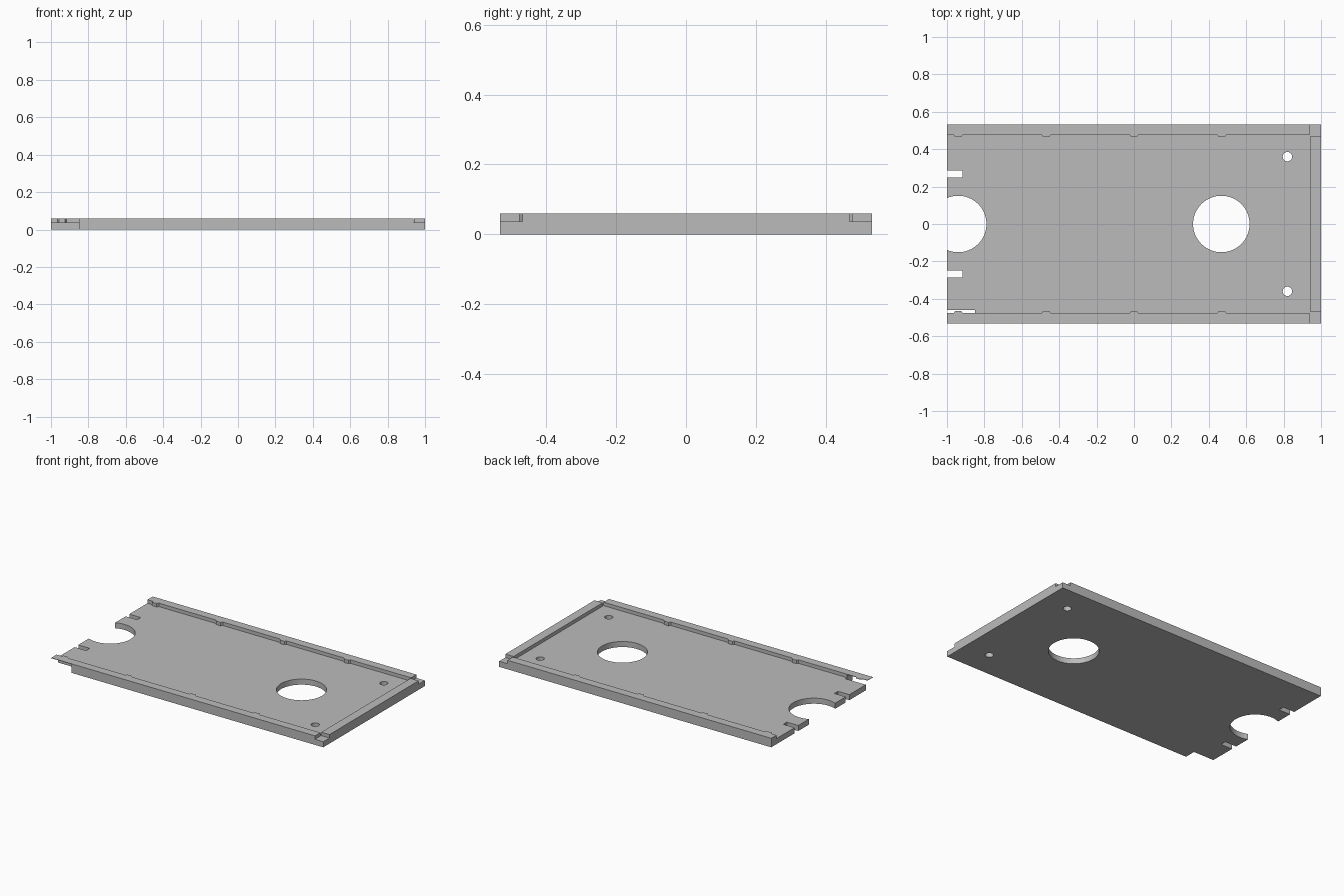
import bpy
import bmesh
from math import cos, sin, tau

cube = bpy.data.objects.get("Cube")
if cube:
    bpy.data.objects.remove(cube, do_unlink=True)

HALF_W, TOP, FLOOR = 0.533, 0.06, 0.037
RAIL_IN, TAB_IN = 0.477, 0.465
END_IN = 0.94

grey = bpy.data.materials.new("plain grey")
grey.use_nodes = True
GREY = (0.5, 0.5, 0.5, 1)
grey.diffuse_color = GREY
grey.node_tree.nodes["Principled BSDF"].inputs["Base Color"].default_value = GREY


def prism(name, points, z0, z1):
    """Extrude a flat outline from z0 to z1."""
    bm = bmesh.new()
    face = bm.faces.new([bm.verts.new((x, y, z0)) for x, y in points])
    ext = bmesh.ops.extrude_face_region(bm, geom=[face])
    verts = [v for v in ext["geom"] if isinstance(v, bmesh.types.BMVert)]
    bmesh.ops.translate(bm, verts=verts, vec=(0, 0, z1 - z0))
    bmesh.ops.recalc_face_normals(bm, faces=bm.faces)
    mesh = bpy.data.meshes.new(name)
    bm.to_mesh(mesh)
    bm.free()
    mesh.materials.append(grey)
    obj = bpy.data.objects.new(name, mesh)
    bpy.context.collection.objects.link(obj)
    return obj


def rect(x0, x1, y0, y1):
    return [(x0, y0), (x1, y0), (x1, y1), (x0, y1)]


def circle(x, y, r, n):
    return [(x + r * cos(tau * i / n), y + r * sin(tau * i / n)) for i in range(n)]


def cut(obj, points, z0, z1):
    """Cut an extruded outline out of the object."""
    cutter = prism("cutter", points, z0, z1)
    cutter.hide_render = True
    mod = obj.modifiers.new("cut", "BOOLEAN")
    mod.operation = "DIFFERENCE"
    mod.solver = "EXACT"
    mod.object = cutter
    bpy.context.view_layer.objects.active = obj
    bpy.ops.object.modifier_apply(modifier=mod.name)
    bpy.data.objects.remove(cutter, do_unlink=True)


# Tray block
tray = prism("tray", rect(-1, 1, -HALF_W, HALF_W), 0, TOP)

# Recessed floor, whose long walls keep small tapered tabs
wall = [(-1.1, RAIL_IN)]
for x in (-0.94, -0.47, 0, 0.47):
    wall += [(x - 0.024, RAIL_IN), (x - 0.016, TAB_IN),
             (x + 0.016, TAB_IN), (x + 0.024, RAIL_IN)]
wall.append((END_IN, RAIL_IN))
pocket = wall + [(x, -y) for x, y in reversed(wall)]
cut(tray, pocket, FLOOR, 0.2)

# Lowered corners, round holes and edge slots on both sides
for s in (-1, 1):
    cut(tray, rect(END_IN - 0.001, 1.1, *sorted((s * 0.468, s * 0.6))), FLOOR, 0.2)
    cut(tray, circle(0.82, s * 0.36, 0.025, 32), -0.1, 0.2)
    cut(tray, rect(-1.1, -0.916, s * 0.268 - 0.019, s * 0.268 + 0.019), -0.1, 0.2)
for x in (-0.94, 0.467):
    cut(tray, circle(x, 0, 0.151, 64), -0.1, 0.2)

# Corner notch under the front rail, leaving a thin lip on top
cut(tray, rect(-1.1, -0.85, -0.6, -0.459), -0.1, TOP - 0.003)

bpy.ops.object.select_all(action="DESELECT")
tray.select_set(True)
bpy.context.view_layer.objects.active = tray
bpy.ops.object.shade_smooth_by_angle()
